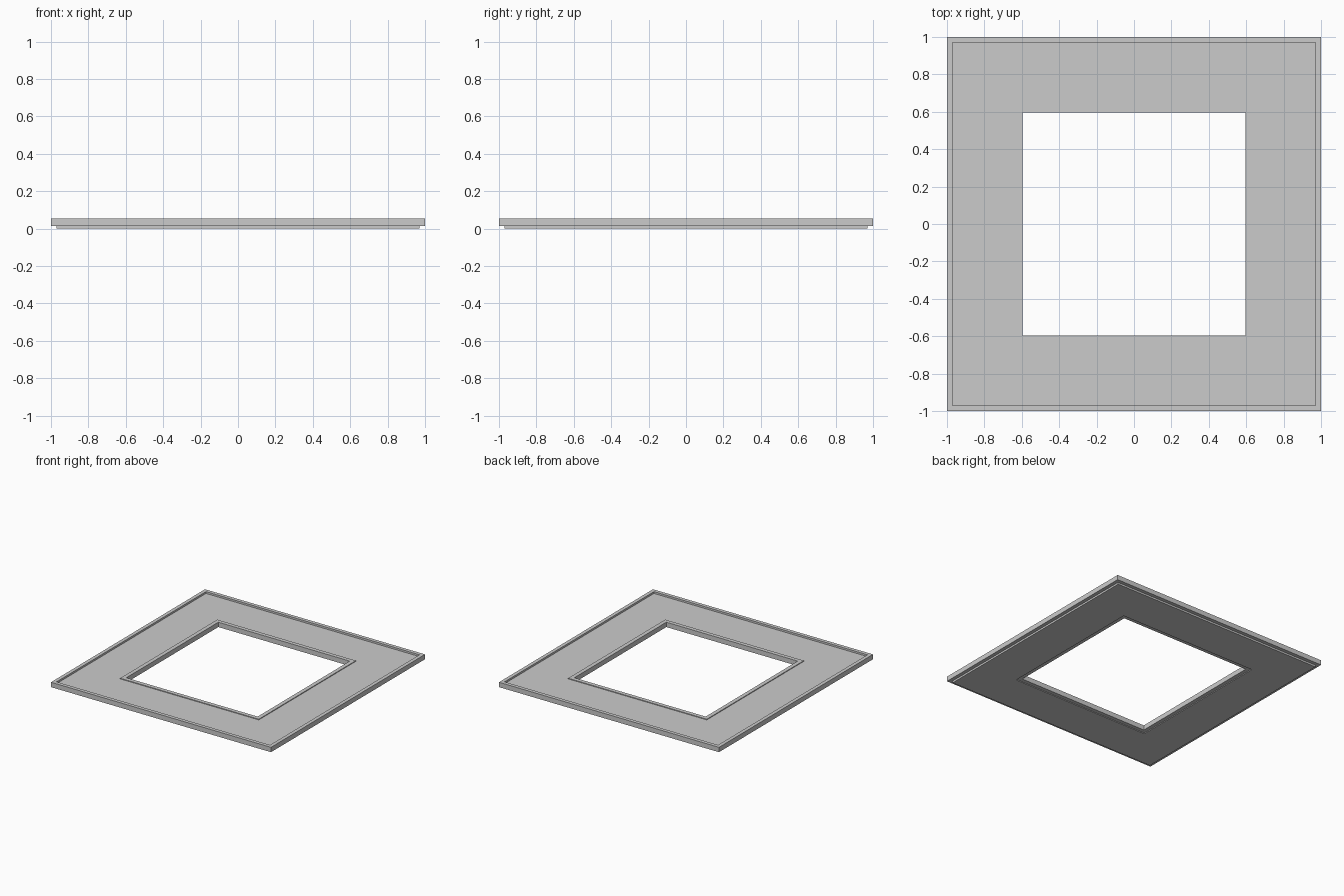
import bpy
import bmesh

if "Cube" in bpy.data.objects:
    bpy.data.objects.remove(bpy.data.objects["Cube"])


def square_ring(name, outer, inner, z0, z1):
    """Solid square frame between two half-widths and two heights."""
    bm = bmesh.new()
    signs = [(-1, -1), (1, -1), (1, 1), (-1, 1)]

    def loop(r, z):
        return [bm.verts.new((sx * r, sy * r, z)) for sx, sy in signs]

    loops = [loop(outer, z0), loop(outer, z1), loop(inner, z1), loop(inner, z0)]
    for k in range(4):
        a, b = loops[k], loops[(k + 1) % 4]
        for i in range(4):
            j = (i + 1) % 4
            bm.faces.new((a[i], a[j], b[j], b[i]))
    bmesh.ops.recalc_face_normals(bm, faces=bm.faces)
    mesh = bpy.data.meshes.new(name)
    bm.to_mesh(mesh)
    bm.free()
    obj = bpy.data.objects.new(name, mesh)
    bpy.context.collection.objects.link(obj)
    return obj


# Raised border around the outside
square_ring("outer_rim", 1.0, 0.97, 0.015, 0.055)
# Flat walkway panel resting on the ground
square_ring("floor_panel", 0.97, 0.63, 0.0, 0.04)
# Slim lip around the square opening
square_ring("inner_lip", 0.63, 0.597, 0.006, 0.046)
